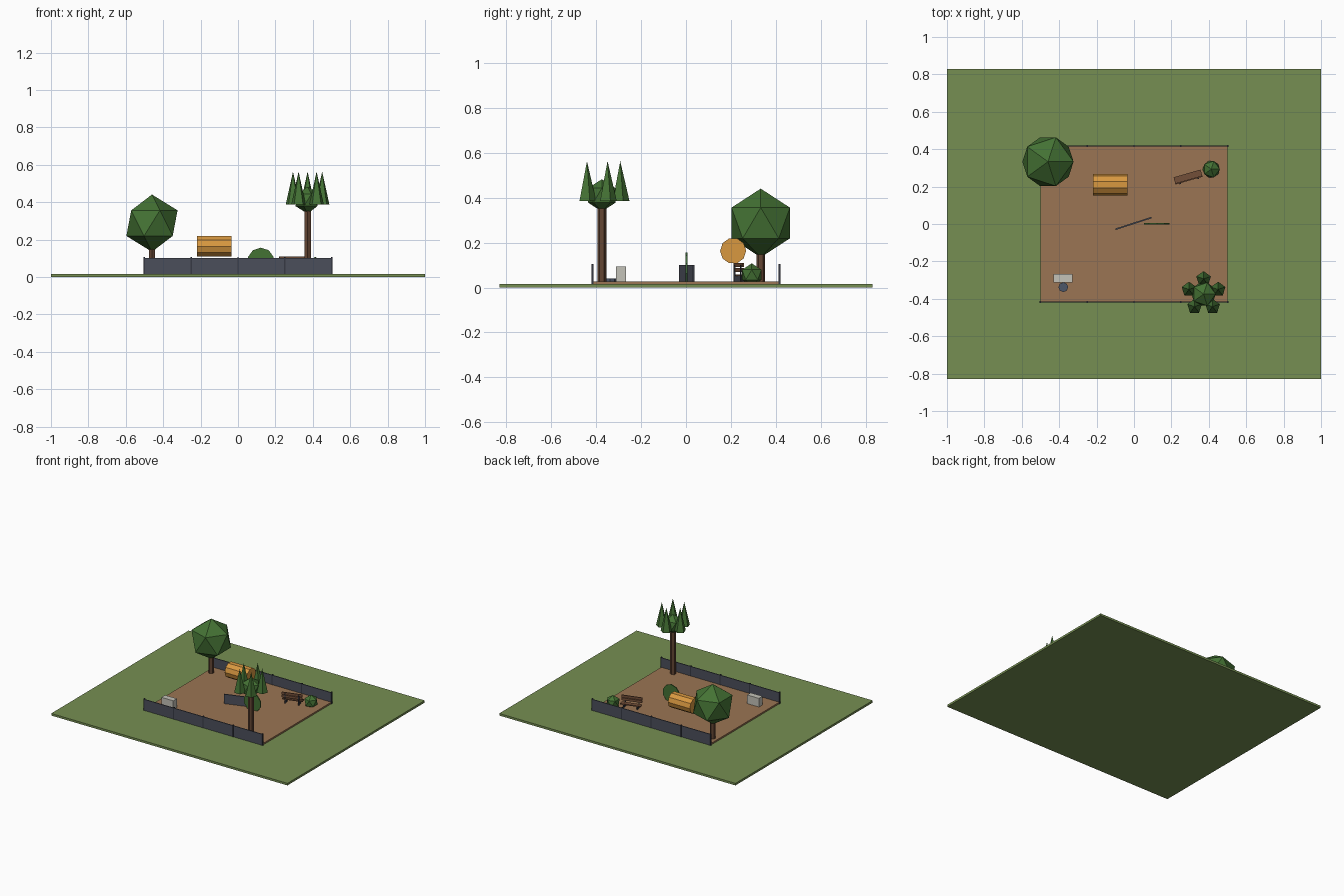
import bpy
from math import radians, sin, cos, pi
from mathutils import Matrix, Vector

cube = bpy.data.objects.get("Cube")
if cube:
    bpy.data.objects.remove(cube, do_unlink=True)


def linear(c):
    c /= 255
    return c / 12.92 if c <= 0.04045 else ((c + 0.055) / 1.055) ** 2.4


def material(name, *rgb):
    colour = [linear(c) for c in rgb] + [1]
    m = bpy.data.materials.new(name)
    m.use_nodes = True
    m.diffuse_color = colour
    m.node_tree.nodes["Principled BSDF"].inputs["Base Color"].default_value = colour
    return m


GRASS = material("grass green", 118, 143, 82)
DIRT = material("dirt brown", 155, 117, 83)
LEAF = material("leaf green", 68, 114, 52)
BARK = material("bark brown", 100, 70, 52)
ORANGE = material("barrel orange", 216, 152, 64)
SLATE = material("slate grey", 75, 79, 91)
DARK = material("dark post grey", 54, 57, 67)
WOOD = material("bench wood", 114, 78, 56)
PALE = material("pale stone", 196, 194, 184)
BLUE = material("blue grey", 76, 86, 104)


def finish(name, mat):
    ob = bpy.context.object
    ob.name = name
    ob.data.materials.append(mat)
    return ob


def box(name, mat, lo, hi, frame=None):
    """Box between two corners, optionally placed in a local frame."""
    lo, hi = Vector(lo), Vector(hi)
    bpy.ops.mesh.primitive_cube_add(size=1)
    ob = finish(name, mat)
    ob.data.transform(Matrix.Translation((lo + hi) / 2) @ Matrix.Diagonal((*(hi - lo), 1)))
    if frame:
        ob.data.transform(frame)
    return ob


def cylinder(name, mat, sides, radius, depth, centre, rotation=(0, 0, 0)):
    bpy.ops.mesh.primitive_cylinder_add(vertices=sides, radius=radius, depth=depth,
                                        location=centre, rotation=rotation)
    return finish(name, mat)


def foliage(name, radius, centre):
    bpy.ops.mesh.primitive_ico_sphere_add(subdivisions=1, radius=radius, location=centre)
    return finish(name, LEAF)


def placed(x, y, degrees):
    return Matrix.Translation((x, y, 0)) @ Matrix.Rotation(radians(degrees), 4, "Z")


def trunk(name, x, y, radius, top):
    base = 0.015
    cylinder(name, BARK, 6, radius, top - base, (x, y, (top + base) / 2))


# Ground
box("lawn", GRASS, (-1, -0.83, 0), (1, 0.83, 0.016))
box("dirt_yard", DIRT, (-0.5, -0.415, 0.01), (0.5, 0.415, 0.028))

# Fences along the front and back edges
for side, y in (("front", -0.417), ("back", 0.417)):
    box(side + "_fence_panel", SLATE, (-0.5, y - 0.003, 0.016), (0.5, y + 0.003, 0.101))
    for i in range(5):
        x = -0.5 + i * 0.25
        box(side + "_fence_post", DARK, (x - 0.004, y - 0.005, 0.016), (x + 0.004, y + 0.005, 0.106))

# Round tree
trunk("round_tree_trunk", -0.46, 0.333, 0.019, 0.2)
foliage("round_tree_crown", 0.153, (-0.46, 0.333, 0.288))

# Tall tree with a ring of pointed cones
px, py = 0.372, -0.375
trunk("tall_tree_trunk", px, py, 0.02, 0.39)
foliage("tall_tree_core", 0.072, (px, py, 0.411))
for i in range(5):
    a = pi / 2 + i * 2 * pi / 5
    bpy.ops.mesh.primitive_cone_add(vertices=5, radius1=0.041, radius2=0, depth=0.177,
                                    location=(px + 0.082 * cos(a), py + 0.082 * sin(a), 0.475))
    finish("tall_tree_cone", LEAF)

# Bush and barrel
foliage("bush", 0.051, (0.413, 0.293, 0.057))
cylinder("barrel", ORANGE, 10, 0.058, 0.185, (-0.127, 0.21, 0.164), (0, pi / 2, 0))

# Upright board and round hedge panel in the middle
box("standing_board", SLATE, (-0.101, -0.004, 0.028), (0.101, 0.004, 0.1), placed(-0.003, 0.003, 18))
cylinder("hedge_disc", LEAF, 10, 0.072, 0.008, (0.122, 0.002, 0.085), (pi / 2, 0, 0))

# Bench
f = placed(0.289, 0.251, 16)
box("bench_seat", WOOD, (-0.075, -0.015, 0.052), (0.075, 0.02, 0.059), f)
for z in (0.07, 0.092):
    box("bench_back_plank", WOOD, (-0.075, -0.02, z), (0.075, -0.013, z + 0.018), f)
for x in (-0.05, 0.05):
    box("bench_leg", DARK, (x - 0.004, -0.018, 0.028), (x + 0.004, 0.016, 0.052), f)
    box("bench_back_post", DARK, (x - 0.004, -0.025, 0.028), (x + 0.004, -0.019, 0.1), f)

# Stone box and low round lid
box("stone_box", PALE, (-0.43, -0.312, 0.028), (-0.33, -0.268, 0.094))
cylinder("round_lid", BLUE, 8, 0.026, 0.015, (-0.378, -0.338, 0.033))
